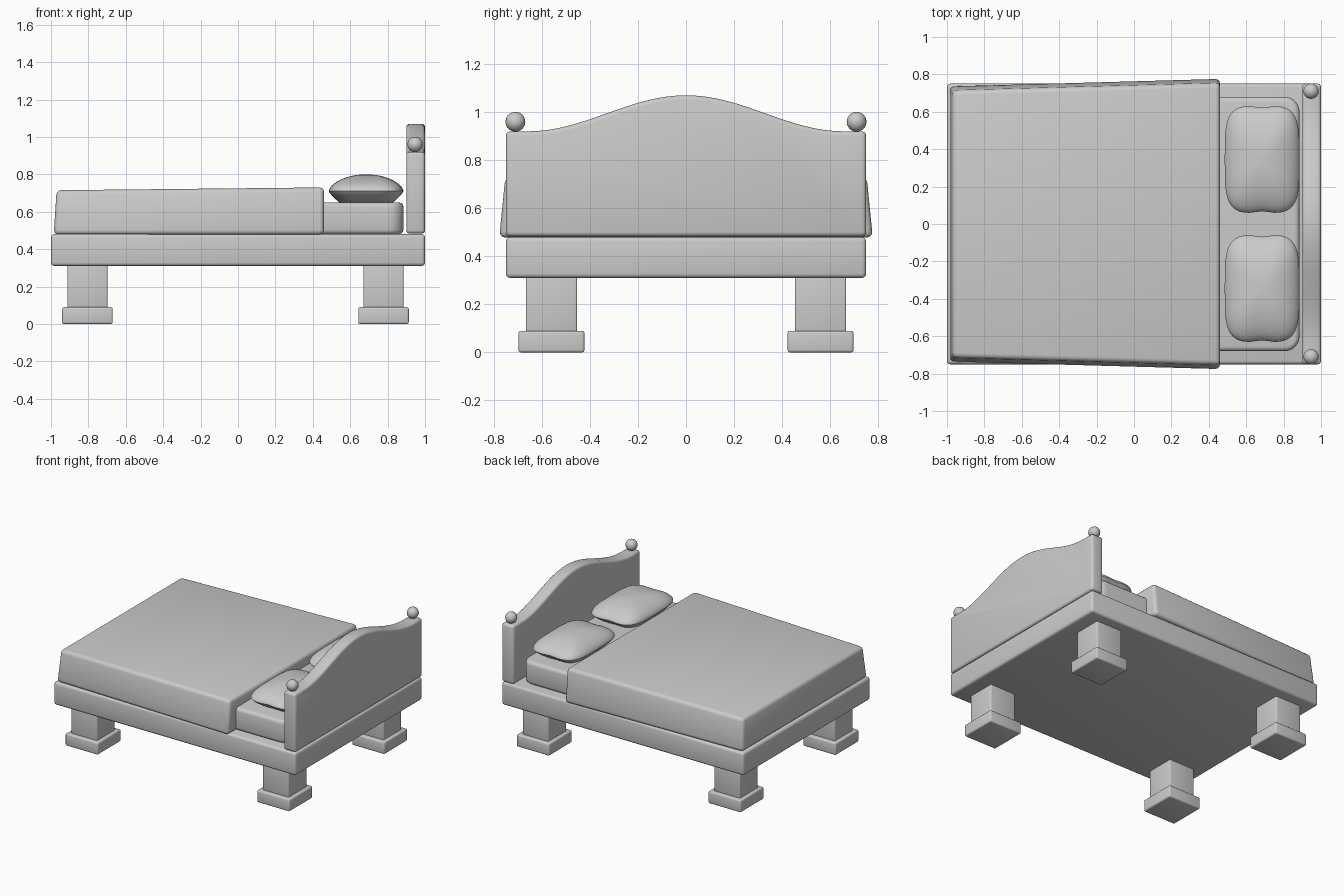
import bpy, bmesh, math
from mathutils import Vector

if "Cube" in bpy.data.objects:
    bpy.data.objects.remove(bpy.data.objects["Cube"])


def finish(bm, name):
    """Turn a bmesh into a named, smooth-shaded object."""
    bmesh.ops.recalc_face_normals(bm, faces=bm.faces)
    mesh = bpy.data.meshes.new(name)
    bm.to_mesh(mesh)
    bm.free()
    ob = bpy.data.objects.new(name, mesh)
    bpy.context.collection.objects.link(ob)
    bpy.ops.object.select_all(action='DESELECT')
    ob.select_set(True)
    bpy.context.view_layer.objects.active = ob
    bpy.ops.object.shade_smooth_by_angle(angle=math.radians(40))
    return ob


def bevel_sharp(bm, width, segments=3):
    edges = [e for e in bm.edges
             if len(e.link_faces) == 2 and e.calc_face_angle() > math.radians(50)]
    bmesh.ops.bevel(bm, geom=edges, offset=width, segments=segments,
                    profile=0.5, affect='EDGES', clamp_overlap=True)


def box(name, lo, hi, bevel, corner=0, shape=None):
    """Bevelled box; corner rounds the upright edges, shape edits the corners."""
    bm = bmesh.new()
    bmesh.ops.create_cube(bm, size=1)
    lo, hi = Vector(lo), Vector(hi)
    for v in bm.verts:
        t = v.co + Vector((0.5, 0.5, 0.5))
        v.co = Vector(l + (h - l) * k for l, h, k in zip(lo, hi, t))
        if shape:
            v.co = shape(t)
    if corner:
        upright = [e for e in bm.edges
                   if abs(e.verts[0].co.z - e.verts[1].co.z) > 0.01]
        bmesh.ops.bevel(bm, geom=upright, offset=corner, segments=6,
                        profile=0.5, affect='EDGES')
    bevel_sharp(bm, bevel)
    return finish(bm, name)


def pillow(name, cx, cy, cz):
    """Cushion of concentric soft-rectangle rings, domed above, flatter below."""
    bm = bmesh.new()
    n, m = 56, 12
    a, b = 0.2, 0.288

    def soft(c):
        return math.copysign(abs(c) ** 0.5, c)

    def ring(s, z):
        pts = []
        for i in range(n):
            t = 2 * math.pi * i / n
            x, y = a * s * soft(math.cos(t)), b * s * soft(math.sin(t))
            y *= 1 - 0.04 * math.exp(-(x / 0.05) ** 2) * s   # dent in short sides
            pts.append(bm.verts.new((cx + x, cy + y, cz + z)))
        return pts

    top = [math.sin(0.5 * math.pi * k / m) for k in range(1, m + 1)]
    rings = [ring(s, 0.09 * (1 - s * s) ** 0.6) for s in top]
    rings += [ring(s, -0.06 * min(1, (1 - s) / 0.28) ** 0.8)
              for s in (0.98, 0.94, 0.88, 0.8, 0.72, 0.4)]
    for r, q in zip(rings, rings[1:]):
        for i in range(n):
            j = (i + 1) % n
            bm.faces.new((r[i], r[j], q[j], q[i]))
    for r, z in ((rings[0], 0.09), (rings[-1], -0.06)):
        c = bm.verts.new((cx, cy, cz + z))
        for i in range(n):
            bm.faces.new((r[i], r[(i + 1) % n], c))
    return finish(bm, name)


# Frame and mattress
box("bed_frame", (-1, -0.75, 0.31), (1, 0.75, 0.48), 0.018)
box("mattress", (-0.94, -0.68, 0.48), (0.885, 0.68, 0.65), 0.025, corner=0.08)


# Blanket, wider and higher toward the head, flaring at the hem
def blanket_shape(t):
    x = 0.46 if t.x > 0.5 else -0.985 + 0.015 * t.z
    half = (0.778 if t.x > 0.5 else 0.738) - 0.025 * t.z
    top = 0.73 if t.x > 0.5 else 0.715
    return Vector((x, half * (2 * t.y - 1), 0.478 + (top - 0.478) * t.z))


box("blanket", (0, 0, 0), (1, 1, 1), 0.025, shape=blanket_shape)

# Headboard with a curved crest
bm = bmesh.new()
outline = [(-0.75, 0.483), (0.75, 0.483), (0.75, 0.92)]
for i in range(33):
    y = 0.66 - 1.32 * i / 32
    outline.append((y, 0.92 + 0.075 * (1 + math.cos(math.pi * y / 0.66))))
outline.append((-0.75, 0.92))
face = bm.faces.new([bm.verts.new((0.9, y, z)) for y, z in outline])
ext = bmesh.ops.extrude_face_region(bm, geom=[face])
bmesh.ops.translate(bm, vec=(0.1, 0, 0),
                    verts=[g for g in ext['geom'] if isinstance(g, bmesh.types.BMVert)])
bmesh.ops.recalc_face_normals(bm, faces=bm.faces)
bevel_sharp(bm, 0.018)
finish(bm, "headboard")

# Mirrored parts: finials, pillows, legs and feet
for side, sy in (("right", -1), ("left", 1)):
    bm = bmesh.new()
    bmesh.ops.create_uvsphere(bm, u_segments=24, v_segments=16, radius=0.041)
    bmesh.ops.translate(bm, verts=bm.verts, vec=(0.947, sy * 0.71, 0.96))
    finish(bm, f"finial_{side}")
    pillow(f"pillow_{side}", 0.685, sy * 0.345, 0.71)
    for end, cx in (("foot", -0.805), ("head", 0.778)):
        cy = sy * 0.56
        box(f"{end}_leg_{side}", (cx - 0.107, cy - 0.107, 0.07),
            (cx + 0.107, cy + 0.107, 0.32), 0.008)
        box(f"{end}_leg_base_{side}", (cx - 0.135, cy - 0.137, 0),
            (cx + 0.135, cy + 0.137, 0.09), 0.01)
